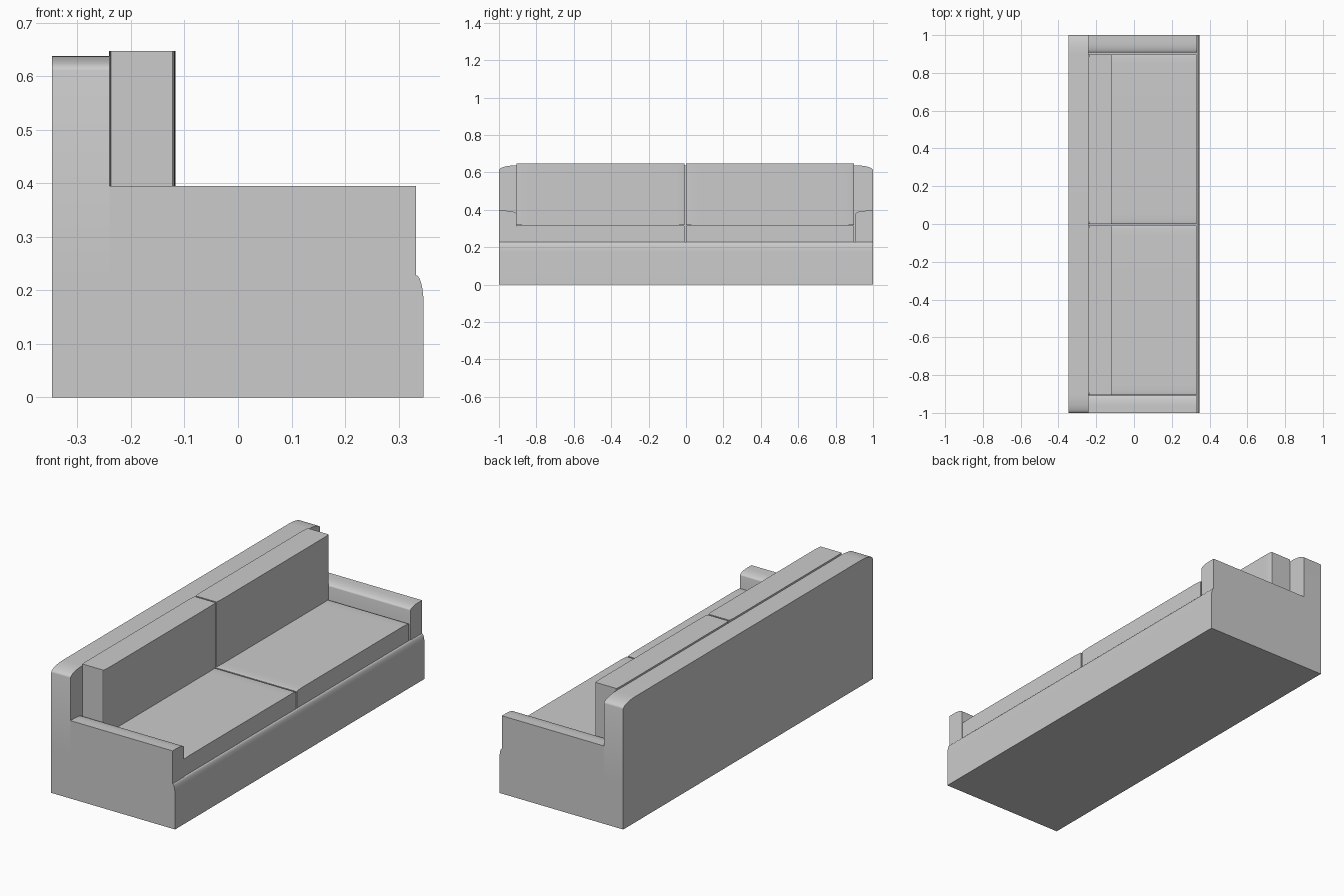
import bpy, bmesh
from math import sin, cos, pi, radians

if "Cube" in bpy.data.objects:
    bpy.data.objects.remove(bpy.data.objects["Cube"])

SQ = (0, 0)


def rounded_rect(a0, b0, a1, b1, radii, seg=10):
    """Outline of a rectangle; radii = (width, height) of each elliptical corner,
    counter-clockwise from the low corner."""
    corners = [(a0, b0, 1, 1, pi), (a1, b0, -1, 1, 1.5 * pi),
               (a1, b1, -1, -1, 0), (a0, b1, 1, -1, 0.5 * pi)]
    pts = []
    for (a, b, sa, sb, start), (ra, rb) in zip(corners, radii):
        if ra == 0:
            pts.append((a, b))
            continue
        for i in range(seg + 1):
            t = start + 0.5 * pi * i / seg
            pts.append((a + sa * ra + ra * cos(t), b + sb * rb + rb * sin(t)))
    return pts


def prism(name, pts, axis, lo, hi):
    """Extrude a 2D outline along the given axis from lo to hi."""
    place = {'x': lambda a, b, c: (c, a, b),
             'y': lambda a, b, c: (a, c, b),
             'z': lambda a, b, c: (a, b, c)}[axis]
    bm = bmesh.new()
    ends = [[bm.verts.new(place(a, b, c)) for a, b in pts] for c in (lo, hi)]
    n = len(pts)
    for end in ends:
        bm.faces.new(end)
    for i in range(n):
        j = (i + 1) % n
        bm.faces.new((ends[0][i], ends[0][j], ends[1][j], ends[1][i]))
    bmesh.ops.recalc_face_normals(bm, faces=bm.faces)
    mesh = bpy.data.meshes.new(name)
    bm.to_mesh(mesh)
    bm.free()
    ob = bpy.data.objects.new(name, mesh)
    bpy.context.collection.objects.link(ob)
    bpy.ops.object.select_all(action='DESELECT')
    ob.select_set(True)
    bpy.context.view_layer.objects.active = ob
    bpy.ops.object.shade_smooth_by_angle(angle=radians(30))
    return ob


BACK, FRONT = -0.348, 0.347
BASE_TOP, SEAT_TOP, ARM_TOP = 0.228, 0.318, 0.395
BACK_FACE, ARM_FRONT, ARM_IN = -0.24, 0.333, 0.907

# Base with a rounded front lip
prism("base", rounded_rect(BACK, 0, FRONT, BASE_TOP,
                           [SQ, SQ, (FRONT - ARM_FRONT, 0.058), SQ]), 'y', -1, 1)

# Backrest with softly rounded ends
prism("backrest", rounded_rect(-1, BASE_TOP, 1, 0.638,
                               [SQ, SQ, (0.1, 0.027), (0.1, 0.027)]), 'x', BACK, BACK_FACE)

# Arms, rounded along the inner top edge
soft = (0.06, 0.017)
prism("arm_left", rounded_rect(-1, BASE_TOP, -ARM_IN, ARM_TOP,
                               [SQ, SQ, soft, SQ]), 'x', BACK_FACE, ARM_FRONT)
prism("arm_right", rounded_rect(ARM_IN, BASE_TOP, 1, ARM_TOP,
                                [SQ, SQ, SQ, soft]), 'x', BACK_FACE, ARM_FRONT)

# Seat and back cushions with slightly crowned faces
for side, y0, y1 in (("left", -0.906, -0.008), ("right", 0.0, 0.898)):
    crown = (0.06, 0.005)
    prism("seat_cushion_" + side, rounded_rect(y0, BASE_TOP, y1, SEAT_TOP,
          [SQ, SQ, crown, crown]), 'x', BACK_FACE, 0.33)
    f, b = (0.005, 0.06), (0.004, 0.06)
    prism("back_cushion_" + side, rounded_rect(-0.241, y0, -0.117, y1,
          [b, f, f, b]), 'z', SEAT_TOP, 0.647)
